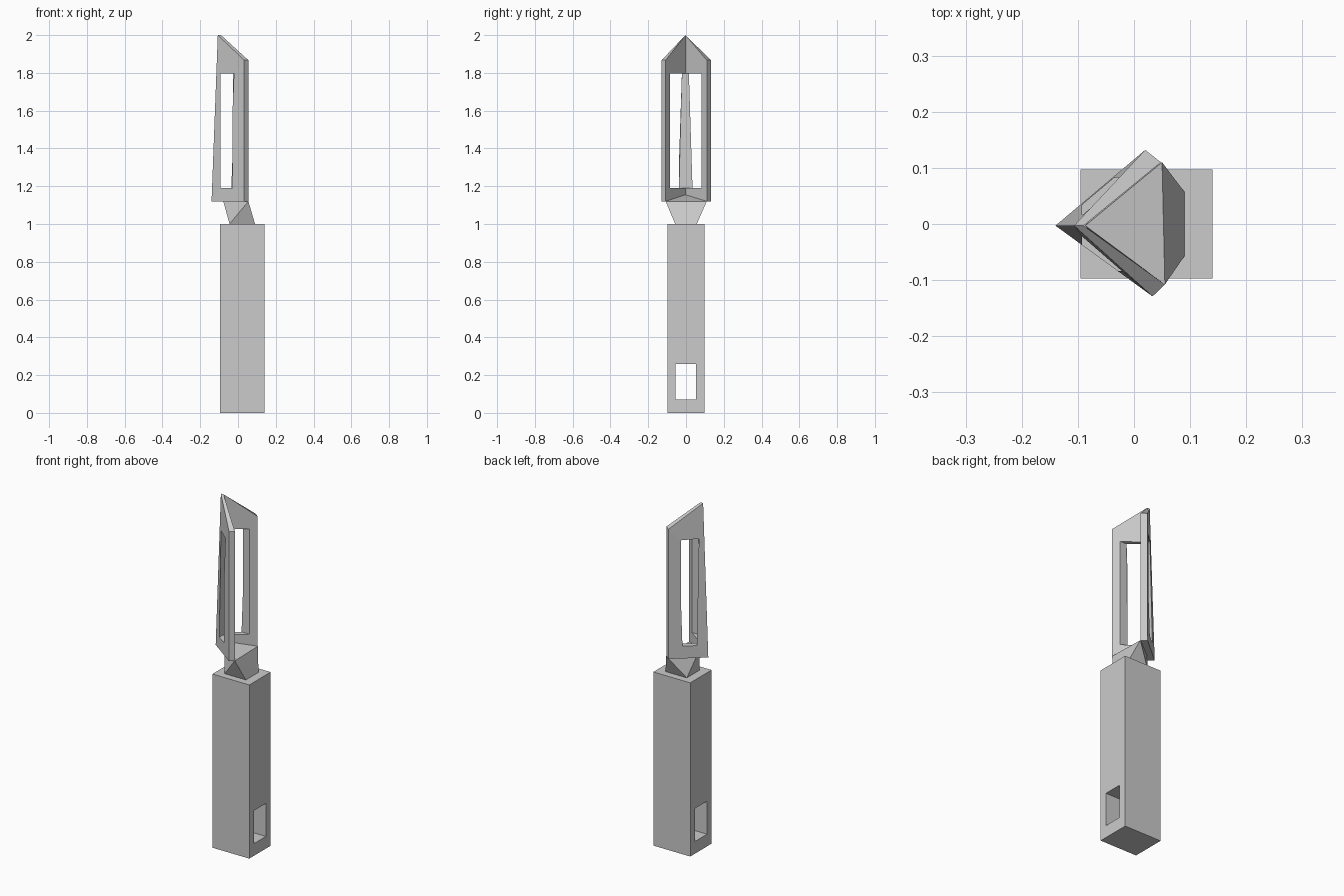
import bpy, bmesh

if "Cube" in bpy.data.objects:
    bpy.data.objects.remove(bpy.data.objects["Cube"])


def finish(name, bm):
    bmesh.ops.recalc_face_normals(bm, faces=bm.faces[:])
    mesh = bpy.data.meshes.new(name)
    bm.to_mesh(mesh)
    bm.free()
    ob = bpy.data.objects.new(name, mesh)
    bpy.context.collection.objects.link(ob)
    return ob


def box(name, lo, hi):
    bm = bmesh.new()
    bmesh.ops.create_cube(bm, size=1)
    for v in bm.verts:
        v.co = [(a + b) / 2 + c * (b - a) for a, b, c in zip(lo, hi, v.co)]
    return finish(name, bm)


def cut(ob, cutter):
    mod = ob.modifiers.new("opening", 'BOOLEAN')
    mod.operation = 'DIFFERENCE'
    mod.solver = 'EXACT'
    mod.object = cutter
    cutter.hide_render = True
    cutter.hide_viewport = True
    cutter.display_type = 'WIRE'


# Handle with hanging hole
handle = box("handle", (-0.095, -0.097, 0), (0.14, 0.097, 1))
cut(handle, box("hanging_hole_cutter", (-0.3, -0.056, 0.07), (0.3, 0.054, 0.26)))

# Neck: rectangle on the handle blending to a triangle inside the blade
bm = bmesh.new()
for x in (-0.045, 0.09):
    for y in (-0.057, 0.057):
        bm.verts.new((x, y, 1))
for p in ((-0.087, -0.003, 1.155), (0.05, 0.11, 1.12), (0.055, -0.108, 1.12)):
    bm.verts.new(p)
bmesh.ops.convex_hull(bm, input=bm.verts[:])
finish("neck", bm)

# V-shaped blade: each ring runs wing outer, spine outer, wing outer, and back inside
outer_a, inner_a = (0.02, 0.132), (0.048, 0.11)
outer_b, inner_b = (0.033, -0.129), (0.055, -0.108)


def ring(bm, spine_x, wing_z, spine_z):
    pts = [(*outer_a, wing_z), (spine_x, -0.003, spine_z), (*outer_b, wing_z),
           (*inner_b, wing_z), (-0.09, -0.003, spine_z), (*inner_a, wing_z)]
    return [bm.verts.new(p) for p in pts]


bm = bmesh.new()
low = ring(bm, -0.14, 1.12, 1.12)
top = ring(bm, -0.107, 1.867, 2.0)
for i in range(6):
    j = (i + 1) % 6
    bm.faces.new((low[i], low[j], top[j], top[i]))
for r in (low, top):
    bm.faces.new((r[0], r[1], r[4], r[5]))
    bm.faces.new((r[1], r[2], r[3], r[4]))
blade = finish("blade", bm)

# One block opens the slots in both wings
cut(blade, box("blade_slot_cutter", (-0.093, -0.084, 1.19), (0.3, 0.083, 1.797)))
